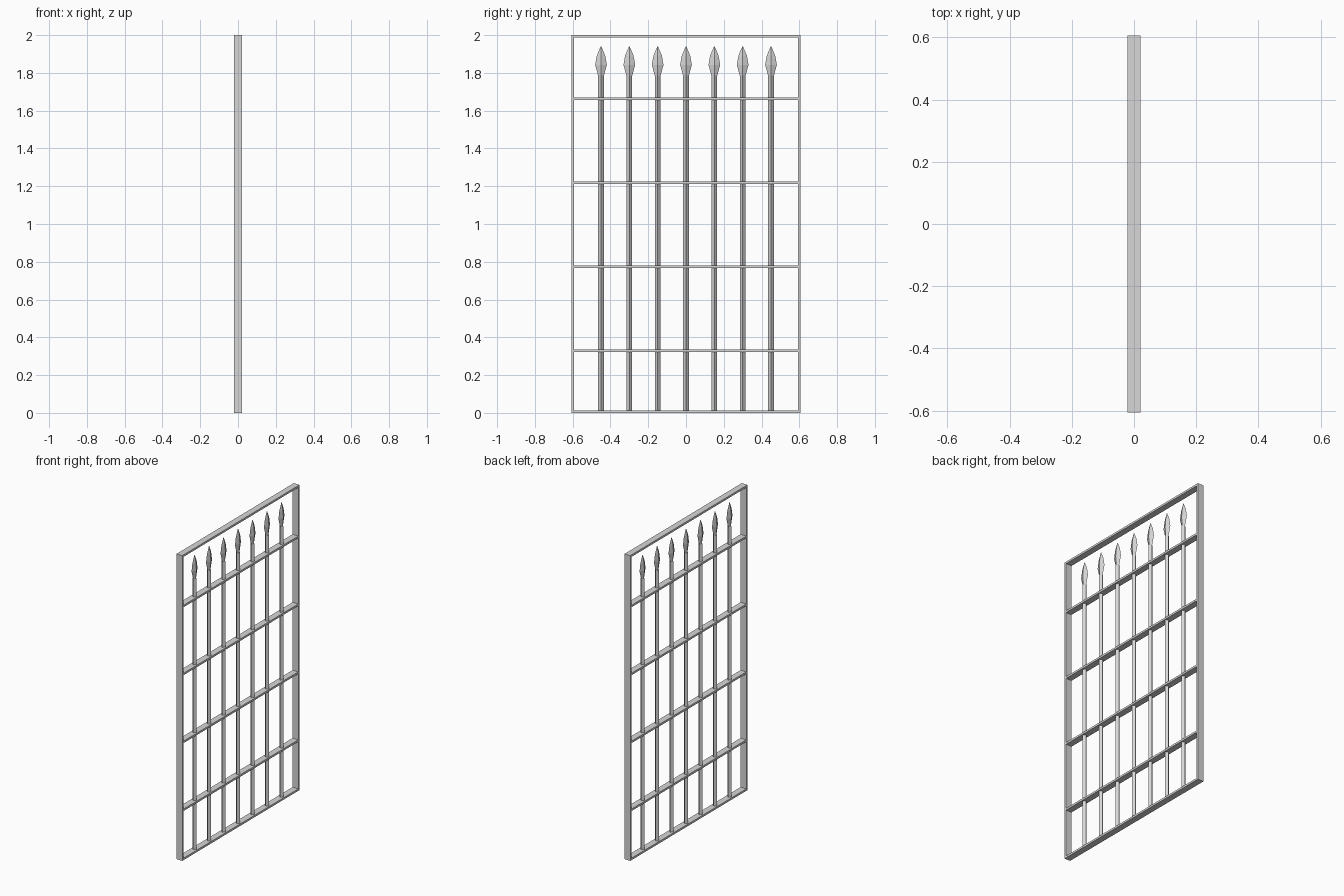
import bpy
import bmesh
import math

cube = bpy.data.objects.get("Cube")
if cube:
    bpy.data.objects.remove(cube, do_unlink=True)

iron = bpy.data.materials.new("light_grey_iron")
iron.use_nodes = True
COLOUR = (0.68, 0.68, 0.68, 1)
iron.diffuse_color = COLOUR
iron.node_tree.nodes["Principled BSDF"].inputs["Base Color"].default_value = COLOUR

HALF_W, HEIGHT, DEPTH, THICK = 0.607, 2.0, 0.042, 0.013


def finish(name, bm):
    bmesh.ops.recalc_face_normals(bm, faces=bm.faces)
    mesh = bpy.data.meshes.new(name)
    bm.to_mesh(mesh)
    bm.free()
    mesh.materials.append(iron)
    obj = bpy.data.objects.new(name, mesh)
    bpy.context.collection.objects.link(obj)
    return obj


def box(name, centre, size):
    bm = bmesh.new()
    bmesh.ops.create_cube(bm, size=1)
    bmesh.ops.scale(bm, vec=size, verts=bm.verts)
    bmesh.ops.translate(bm, vec=centre, verts=bm.verts)
    return finish(name, bm)


def diamond_column(name, y, profile):
    """Four-sided solid from (x radius, y radius, height) rings; radius 0 is a tip."""
    bm = bmesh.new()
    rings = []
    for rx, ry, z in profile:
        angles = [math.tau * i / 4 for i in range(4 if ry else 1)]
        rings.append([bm.verts.new((rx * math.cos(a), y + ry * math.sin(a), z)) for a in angles])
    for low, high in zip(rings, rings[1:]):
        for i in range(4):
            j = (i + 1) % 4
            if len(high) == 1:
                bm.faces.new((low[i], low[j], high[0]))
            else:
                bm.faces.new((low[i], low[j], high[j], high[i]))
    for ring in (rings[0], rings[-1]):
        if len(ring) > 1:
            bm.faces.new(ring)
    return finish(name, bm)


# Outer frame
for side, label in ((1, "back"), (-1, "front")):
    box(f"{label}_frame_post", (0, side * (HALF_W - THICK / 2), HEIGHT / 2), (DEPTH, THICK, HEIGHT))
for z, label in ((THICK / 2, "bottom"), (HEIGHT - THICK / 2, "top")):
    box(f"{label}_frame_rail", (0, 0, z), (DEPTH, 2 * (HALF_W - THICK), THICK))

# Evenly spaced cross rails
for i in range(4):
    box(f"cross_rail_{i + 1}", (0, 0, 0.328 + 0.445 * i), (DEPTH, 2 * (HALF_W - THICK), THICK))

# Upright bars with flattened spear heads
BAR = 0.015
HEAD = [(0.009, 0.014, 1.78), (0.014, 0.031, 1.843), (0.01, 0.022, 1.893), (0, 0, 1.943)]
for i in range(7):
    y = 0.15 * (i - 3)
    diamond_column(f"upright_bar_{i + 1}", y, [(BAR, BAR, THICK / 2), (BAR, BAR, 1.785)])
    diamond_column(f"spear_head_{i + 1}", y, HEAD)
